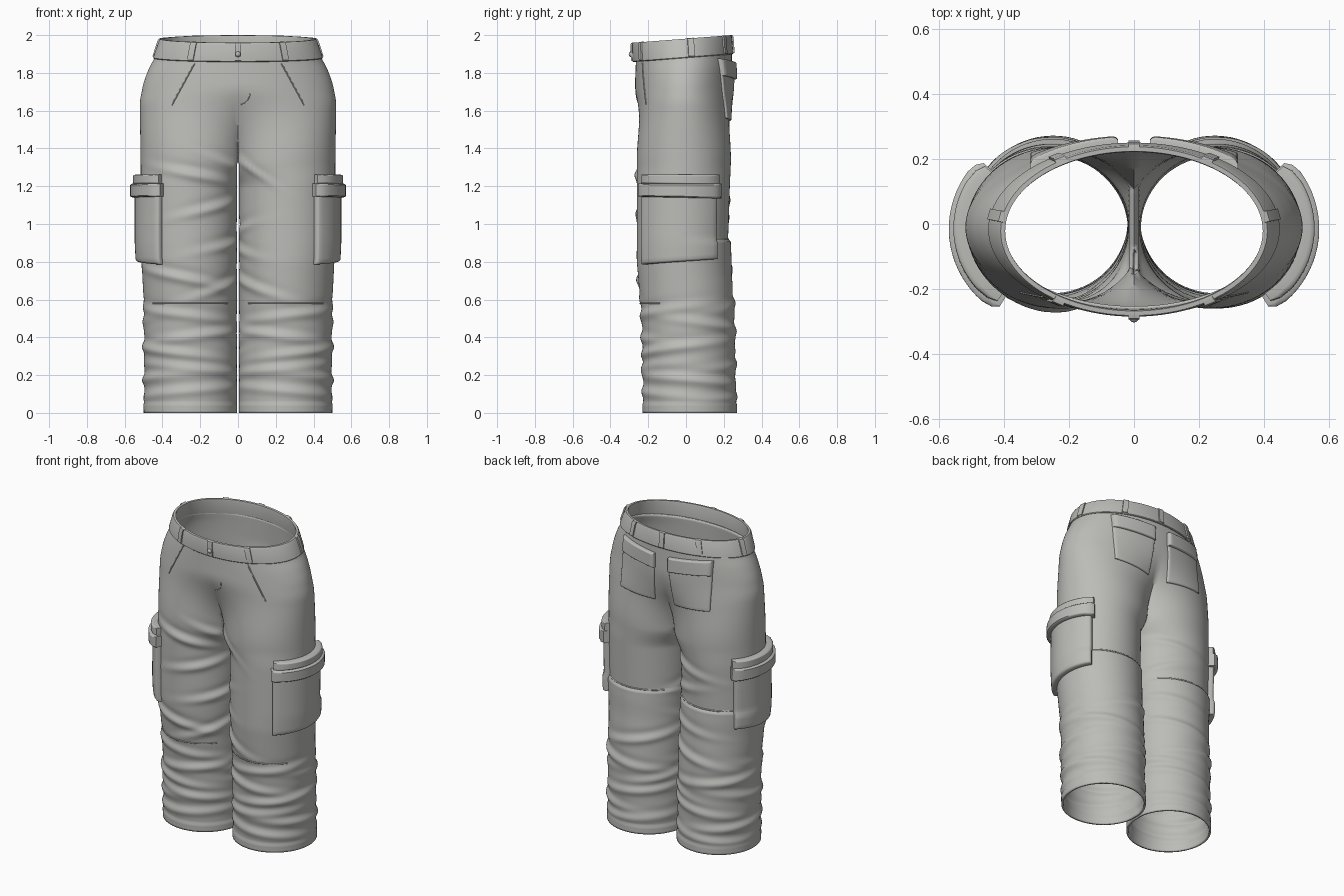
import bpy, bmesh, math
from mathutils import Vector
from mathutils.bvhtree import BVHTree

cube = bpy.data.objects.get("Cube")
if cube:
    bpy.data.objects.remove(cube, do_unlink=True)

cloth = bpy.data.materials.new("grey cloth")
cloth.use_nodes = True
grey = (0.5, 0.5, 0.48, 1)
cloth.diffuse_color = grey
cloth.node_tree.nodes["Principled BSDF"].inputs["Base Color"].default_value = grey

CROTCH, TOP, AXIS, OPEN = 1.33, 1.89, 0.255, math.radians(31)
ARC, INNER = 60, 16


def finish(bm, name, angle=40):
    bmesh.ops.remove_doubles(bm, verts=bm.verts, dist=1e-4)
    bmesh.ops.recalc_face_normals(bm, faces=bm.faces)
    mesh = bpy.data.meshes.new(name)
    bm.to_mesh(mesh)
    bm.free()
    obj = bpy.data.objects.new(name, mesh)
    bpy.context.collection.objects.link(obj)
    mesh.materials.append(cloth)
    bpy.ops.object.select_all(action="DESELECT")
    obj.select_set(True)
    bpy.context.view_layer.objects.active = obj
    bpy.ops.object.shade_smooth_by_angle(angle=math.radians(angle))
    return obj


def bridge(bm, low, high, closed):
    n = len(low)
    for i in range(n if closed else n - 1):
        j = (i + 1) % n
        bm.faces.new((low[i], low[j], high[j], high[i]))


def keyed(keys, z):
    # piecewise profile, averaged to soften the corners
    def raw(q):
        q = min(max(q, keys[0][0]), keys[-1][0])
        for (a, p), (b, r) in zip(keys, keys[1:]):
            if q <= b:
                return p + (r - p) * (q - a) / (b - a)
    return sum(raw(z + k * 0.012) for k in range(-2, 3)) / 5


def smooth(a, b, z):
    t = min(max((z - a) / (b - a), 0), 1)
    return t * t * (3 - 2 * t)


SIDE = [(0, .495), (.6, .5), (.9, .515), (1.3, .515), (1.65, .52), (1.75, .5), (1.83, .47), (1.89, .435)]
FRONT = [(0, -.225), (.5, -.235), (.8, -.26), (1.3, -.26), (1.7, -.272), (1.89, -.265)]
BACK = [(0, .265), (.5, .258), (.7, .245), (.9, .222), (1.2, .232), (1.6, .25), (1.89, .242)]

# folds: height, angle round the leg, spread, slope, size
SHARED = [(.52, -70, 80, .03, 10), (.45, 60, 80, -.03, 12), (.41, -110, 70, -.03, 11),
          (.33, -40, 90, .03, 12), (.27, 110, 80, .03, 11), (.23, -100, 80, .02, 10),
          (.17, 10, 90, -.02, 12), (.11, -80, 90, -.02, 10), (.09, 100, 80, .02, 9),
          (.67, -140, 50, -.08, 12), (.6, 110, 60, .05, 11), (.36, 150, 60, .04, 10)]
FOLDS = {1: SHARED + [(1.29, -130, 25, -.2, 9), (.96, -170, 35, .06, 10), (.86, -165, 35, -.06, 10)],
         -1: SHARED + [(1.25, -100, 45, .05, 14), (1.08, -120, 40, -.06, 13), (.89, -150, 45, -.05, 13),
                       (.71, -80, 55, .05, 13), (1.32, -130, 30, .1, 10), (1.15, 120, 45, .05, 9),
                       (1.0, 130, 40, -.05, 9), (.78, 120, 50, .04, 9)]}


def fold_height(side, phi, z):
    total = 0
    for height, at, spread, slope, size in FOLDS[side]:
        d = (phi - math.radians(at) + math.pi) % (2 * math.pi) - math.pi
        ridge = (z - height - slope * d) / 0.024
        shape = math.exp(-ridge ** 2) - .4 * math.exp(-(ridge - 1.8) ** 2)
        total += size * .001 * shape * math.exp(-(d / math.radians(spread)) ** 2)
    # fabric lapping at the back of the knee, and the hem
    behind = max(0, math.sin(phi))
    total += .014 * behind * smooth(.935, .915, z) * smooth(.7, .9, z) if z < .915 else 0
    return total * smooth(.02, .08, z) + .005 * smooth(.052, .04, z) if z > .052 else .005


def trouser_point(side, phi, z):
    a, f, b = keyed(SIDE, z), keyed(FRONT, z), keyed(BACK, z)
    mid, half = (f + b) / 2, (b - f) / 2
    bulge = fold_height(side, phi, z) * (1 - smooth(1.3, 1.5, z))
    gap = .006
    rx = (a - gap) / 2
    x = gap + rx + (rx + bulge) * math.cos(phi)
    y = mid + (half + bulge) * math.sin(phi)
    # close the inside of the leg toward the crotch seam
    e = (gap + rx * (1 - math.cos(OPEN)) + .003) * smooth(CROTCH - .14, CROTCH, z)
    x = (x - e) * a / (a - e)
    if z < CROTCH - 1e-5:
        x = max(x, .004)
    else:
        x = max(x, 0)
        w = smooth(CROTCH - .02, 1.76, z)
        t = phi / (math.pi - OPEN) * math.pi / 2
        x += (a * math.cos(t) - x) * w
        y += (mid + half * math.sin(t) - y) * w
        if abs(phi) > math.pi - OPEN - 1e-5:
            x = 0
        z += .08 * y * smooth(1.6, TOP, z)
    return Vector((side * x, y, z))


# trousers: two tubes that open into one hip section
bm = bmesh.new()
outer = [(-1 + 2 * i / ARC) * (math.pi - OPEN) for i in range(ARC + 1)]
inner = [math.pi - OPEN + 2 * OPEN * i / INNER for i in range(1, INNER)]
for side in (1, -1):
    previous = None
    for k in range(121):
        z = CROTCH * k / 120
        ring = [bm.verts.new(trouser_point(side, p, z)) for p in outer + inner]
        if previous:
            bridge(bm, previous, ring, True)
        previous = ring
    previous = previous[:ARC + 1]
    for k in range(1, 37):
        z = CROTCH + (TOP - CROTCH) * k / 36
        ring = [bm.verts.new(trouser_point(side, p, z)) for p in outer]
        bridge(bm, previous, ring, False)
        previous = ring
trousers = finish(bm, "trousers", 50)
tree = BVHTree.FromPolygons([v.co.copy() for v in trousers.data.vertices],
                            [tuple(p.vertices) for p in trousers.data.polygons])
shell = trousers.modifiers.new("cloth thickness", "SOLIDIFY")
shell.thickness, shell.offset = .012, -1


def surface(origin, direction, lift):
    hit = tree.ray_cast(Vector(origin), Vector(direction))[0]
    return hit - Vector(direction) * lift


def round_leg(side, degrees, z, lift):
    c, s = math.cos(math.radians(degrees)), math.sin(math.radians(degrees))
    return surface((side * (AXIS + c), s, z), (-side * c, -s, 0), lift)


def on_back(x, z, lift):
    return surface((x, 1, z), (0, -1, 0), lift)


def on_front(x, z, lift):
    return surface((x, -1, z), (0, 1, 0), lift)


def padded_patch(name, place, depth, rim=.03, n=18):
    # padded panel that follows the cloth, with a rounded rim
    steps = [(0, -.15), (0, .65), (rim * .4, .9), (rim, 1)]
    steps += [(rim + (1 - 2 * rim) * i / n, 1) for i in range(1, n)]
    steps += [(1 - u, d) for u, d in reversed(steps[:4])]
    bm = bmesh.new()
    rows = [[bm.verts.new(place(u, v, depth * min(du, dv))) for u, du in steps] for v, dv in steps]
    for low, high in zip(rows, rows[1:]):
        bridge(bm, low, high, False)
    return finish(bm, name, 50)


def seam(name, points, radius):
    curve = bpy.data.curves.new(name, "CURVE")
    curve.dimensions = "3D"
    curve.bevel_depth, curve.bevel_resolution = radius, 1
    line = curve.splines.new("POLY")
    line.points.add(len(points) - 1)
    for p, co in zip(line.points, points):
        p.co = (*co, 1)
    curve.materials.append(cloth)
    bpy.context.collection.objects.link(bpy.data.objects.new(name, curve))


for side, word in ((1, "left"), (-1, "right")):
    # cargo pocket, its flap and the rib above the flap
    def cargo(first, last, low, high, drop):
        return lambda u, v, d: round_leg(side, first + (last - first) * u,
                                         low + (high - low) * v + drop * (u - .5) * (1 - v), d)
    padded_patch(word + "_cargo_pocket", cargo(-56, 38, .8, 1.17, .03), .032)
    padded_patch(word + "_cargo_flap", cargo(-58, 42, 1.14, 1.215, -.01), .056, .1)
    padded_patch(word + "_cargo_flap_rib", cargo(-55, 41, 1.21, 1.262, -.01), .042, .15)

    # back pocket and flap
    def rear(low, high, taper):
        return lambda u, v, d: on_back(side * (.05 + taper * (1 - v) + (.27 - taper * (1 - v)) * u),
                                       low + (high - low) * v + .02 * (u - .5), d)
    padded_patch(word + "_back_pocket", rear(1.55, 1.82, .02), .012)
    padded_patch(word + "_back_flap", rear(1.775, 1.865, 0), .027, .06)

    # slanted front pocket opening and knee seams
    seam(word + "_front_pocket_seam", [on_front(side * (.23 + .12 * t / 12), 1.85 - .22 * t / 12, 0)
                                       for t in range(13)], .004)
    seam(word + "_front_knee_seam", [round_leg(side, a, .58, 0) for a in range(-145, -30, 5)], .004)
    seam(word + "_back_knee_seam", [round_leg(side, a, .92, 0) for a in range(30, 150, 5)], .005)

# fly stitching
seam("fly_stitching", [on_front(.065 * math.cos(t * .13), 1.7 - .07 * math.sin(t * .13), 0)
                       for t in range(12)], .0025)


def band_point(t, out, h):
    a = .442 - .034 * h + out
    y = -.016 - .006 * h + (.259 - .002 * h + out) * math.sin(t)
    return Vector((a * math.cos(t), y, 1.88 + .1 * h + .078 * (y + .016)))


# waistband swept round the waist
bm = bmesh.new()
profile = [(-.012, -.02), (.004, -.02), (.008, .02), (.007, .9), (.003, 1), (-.011, 1), (-.014, .9)]
rings = [[bm.verts.new(band_point(2 * math.pi * i / 96, *p)) for p in profile] for i in range(96)]
for i, ring in enumerate(rings):
    bridge(bm, ring, rings[(i + 1) % 96], True)
finish(bm, "waistband")

# belt loops
for i, degrees in enumerate((-90, -56, -124, 10, 170, 90, 57, 123)):
    t = math.radians(degrees)
    path = [(.002, 0), (.015, .06), (.016, .85), (.012, 1.0), (.0, 1.02)]
    across = (band_point(t + .01, 0, .5) - band_point(t - .01, 0, .5)).normalized() * .017
    normal = Vector((across.y, -across.x, 0)).normalized() * .008
    bm = bmesh.new()
    rows = []
    for out, h in path:
        p = band_point(t, out, h)
        rows.append([bm.verts.new(q) for q in (p - across, p + across, p + across - normal, p - across - normal)])
    for low, high in zip(rows, rows[1:]):
        bridge(bm, low, high, True)
    for cap in (rows[0], rows[-1]):
        bm.faces.new(cap)
    finish(bm, "belt_loop_%d" % (i + 1))

# waist button
bpy.ops.mesh.primitive_uv_sphere_add(segments=16, ring_count=8, radius=.015,
                                     location=band_point(-math.pi / 2, .012, .4))
button = bpy.context.object
button.name = "waist_button"
button.data.materials.append(cloth)
bpy.ops.object.shade_smooth_by_angle()
